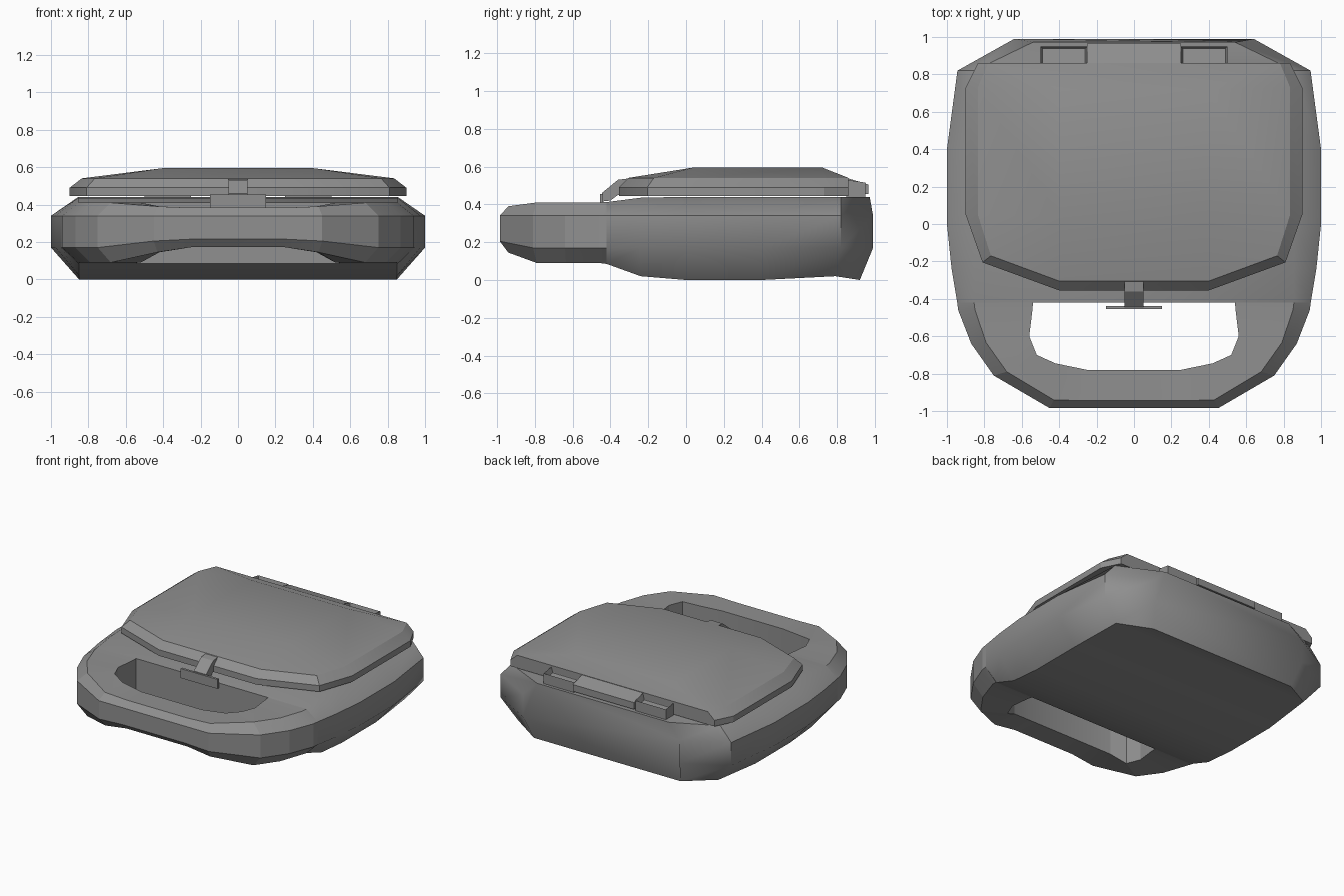
import bpy, bmesh, math
from mathutils import Vector

cube = bpy.data.objects.get("Cube")
if cube:
    bpy.data.objects.remove(cube, do_unlink=True)

grey = bpy.data.materials.new("mid grey")
grey.use_nodes = True
grey.diffuse_color = (0.28, 0.28, 0.28, 1)
grey.node_tree.nodes["Principled BSDF"].inputs["Base Color"].default_value = (0.28, 0.28, 0.28, 1)


def finish(bm, name, angle):
    """Clean the mesh, make an object of it and shade it."""
    bmesh.ops.remove_doubles(bm, verts=bm.verts, dist=1e-4)
    bmesh.ops.recalc_face_normals(bm, faces=bm.faces)
    me = bpy.data.meshes.new(name)
    bm.to_mesh(me)
    bm.free()
    me.materials.append(grey)
    ob = bpy.data.objects.new(name, me)
    bpy.context.collection.objects.link(ob)
    bpy.ops.object.select_all(action='DESELECT')
    ob.select_set(True)
    bpy.context.view_layer.objects.active = ob
    if angle:
        bpy.ops.object.shade_smooth_by_angle(angle=math.radians(angle))
    return ob


def loft(name, rings, angle):
    """Bridge closed rings of equal size and cap both ends."""
    bm = bmesh.new()
    vs = [[bm.verts.new(p) for p in ring] for ring in rings]
    n = len(rings[0])
    for a, b in zip(vs, vs[1:]):
        for i in range(n):
            j = (i + 1) % n
            bm.faces.new((a[i], a[j], b[j], b[i]))
    # drop collapsed corners first so that caps stay clean
    caps = []
    for ring in (vs[0], vs[-1]):
        keep = [v for i, v in enumerate(ring) if (v.co - ring[i - 1].co).length > 1e-4]
        caps.append(bm.faces.new(keep))
    return finish(bm, name, angle)


def mirror_ring(half):
    """Close a right-hand half ring with its mirror image."""
    return half + [(-x, y, z) for x, y, z in reversed(half)]


def extrude_x(name, profile, x0, x1):
    """Extrude a (y, z) profile from x0 to x1."""
    return loft(name, [[(x, y, z) for y, z in profile] for x in (x0, x1)], 0)


# Body: cross-sections from front to back, bottom edge to top edge
body = []
for y, w, zb, zt in ((-0.42, 0.945, 0.085, 0.412), (-0.24, 0.975, 0.02, 0.435),
                     (0.0, 1.0, 0.0, 0.44), (0.4, 1.0, 0.0, 0.44)):
    body.append(mirror_ring([(0.85, y, zb), (w, y, 0.17), (w, y, 0.34), (0.855, y, zt)]))
body.append(mirror_ring([(0.82, 0.79, 0.02), (0.944, 0.82, 0.17),
                         (0.944, 0.82, 0.34), (0.855, 0.82, 0.44)]))
body.append(mirror_ring([(0.6, 0.92, 0.0), (0.64, 0.99, 0.17),
                         (0.64, 0.99, 0.34), (0.54, 0.972, 0.44)]))
loft("body", body, 45)

# Carry handle: section stations from the side to the middle
# outer x, y / upper edge x, y / inner x, y / bottom, low, high, top
stations = [
    (0.945, -0.42, 0.855, -0.42, 0.54, -0.42, 0.085, 0.17, 0.34, 0.412),
    (0.94, -0.46, 0.85, -0.46, 0.543, -0.46, 0.09, 0.17, 0.34, 0.41),
    (0.87, -0.64, 0.79, -0.635, 0.56, -0.60, 0.09, 0.17, 0.34, 0.41),
    (0.75, -0.81, 0.68, -0.79, 0.52, -0.70, 0.09, 0.17, 0.34, 0.41),
    (0.45, -0.985, 0.43, -0.94, 0.42, -0.745, 0.145, 0.205, 0.34, 0.39),
    (0.25, -0.985, 0.25, -0.945, 0.25, -0.78, 0.172, 0.215, 0.34, 0.383),
]
half = [[(ix, iy, zb), (ux, uy, zb), (ox, oy, zl), (ox, oy, zh), (ux, uy, zt), (ix, iy, zt)]
        for ox, oy, ux, uy, ix, iy, zb, zl, zh, zt in stations]
other = [[(-x, y, z) for x, y, z in ring] for ring in reversed(half)]
loft("carry_handle", half + other, 12)

# Lid: outer wall, sloped rim and slightly domed top
outer = [(0.4, -0.355), (0.81, -0.205), (0.9, 0.05), (0.9, 0.73), (0.835, 0.86)]
inner = [(0.4, -0.305), (0.765, -0.17), (0.835, 0.05), (0.835, 0.73), (0.78, 0.86)]
crown = [(0.4, 0.04)] * 3 + [(0.4, 0.72)] * 2
lid = [mirror_ring([(x, y, z) for x, y in pts])
       for pts, z in ((outer, 0.445), (outer, 0.49), (inner, 0.54), (crown, 0.595))]
loft("lid", lid, 25)

# Latch strap and its pull plate
extrude_x("latch_strap", [(-0.28, 0.54), (-0.36, 0.53), (-0.445, 0.46), (-0.445, 0.415),
                          (-0.40, 0.42), (-0.36, 0.45), (-0.28, 0.45)], -0.05, 0.05)
extrude_x("latch_plate", [(-0.455, 0.385), (-0.438, 0.385), (-0.438, 0.455), (-0.455, 0.455)],
          -0.15, 0.15)

# Back tongue of the lid between the hinges
extrude_x("hinge_tongue", [(0.82, 0.54), (0.86, 0.537), (0.965, 0.505), (0.965, 0.455), (0.82, 0.45)],
          -0.25, 0.25)

# Hinge blocks with a slot sunk into the top
for side, s in (("left", 1), ("right", -1)):
    bm = bmesh.new()
    prof = [(0.85, 0.44), (0.95, 0.44), (0.95, 0.515), (0.85, 0.53)]
    ends = [[bm.verts.new((s * x, y, z)) for y, z in prof] for x in (0.25, 0.5)]
    for i in range(4):
        j = (i + 1) % 4
        bm.faces.new((ends[0][i], ends[0][j], ends[1][j], ends[1][i]))
    for e in ends:
        bm.faces.new(e)
    bmesh.ops.recalc_face_normals(bm, faces=bm.faces)
    bm.normal_update()
    top = max(bm.faces, key=lambda f: f.normal.z)
    bmesh.ops.inset_region(bm, faces=[top], thickness=0.016)
    bmesh.ops.translate(bm, verts=top.verts, vec=Vector((0, 0, -0.04)))
    finish(bm, side + "_hinge", 0)
